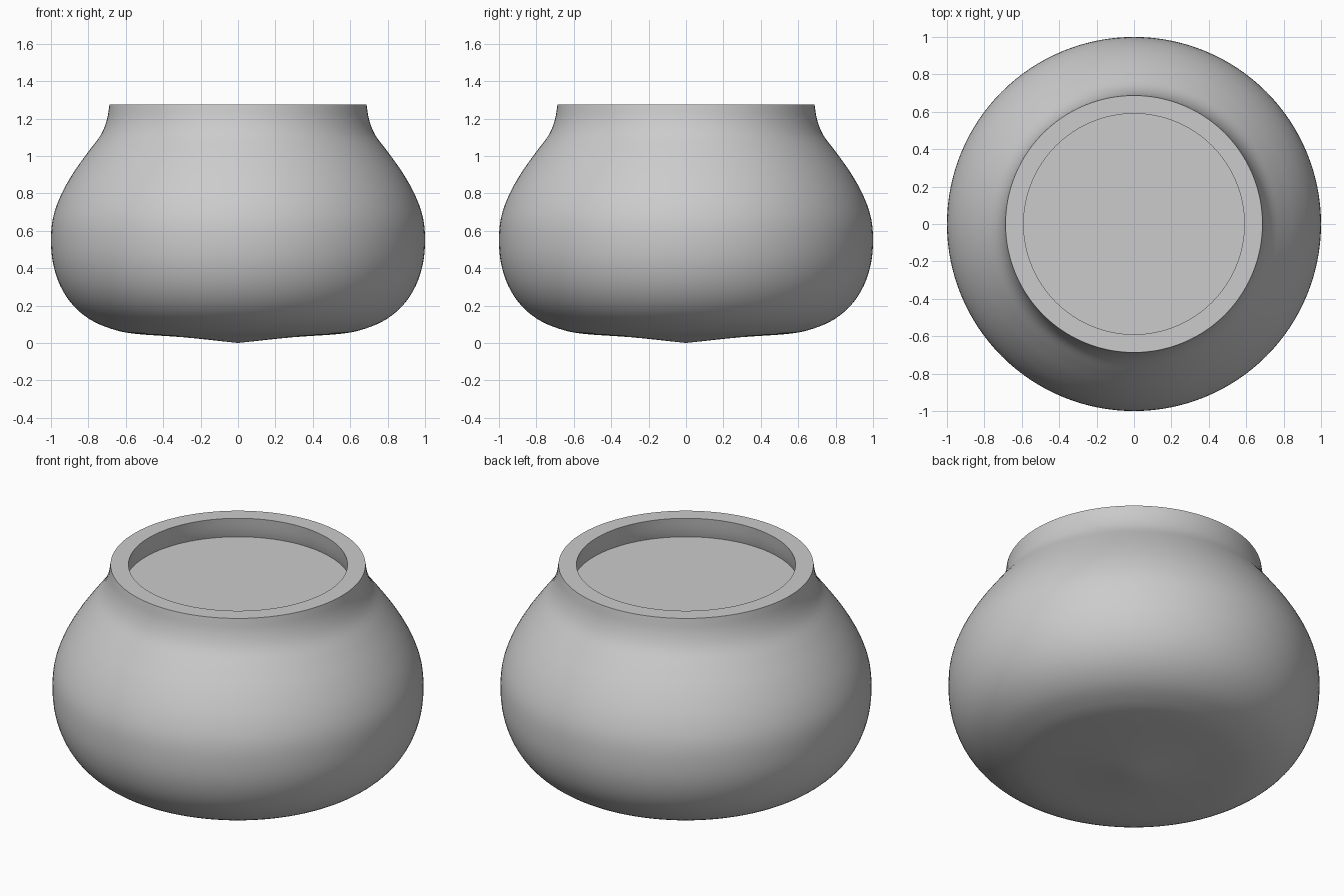
import bpy, bmesh, math
from mathutils import Vector

if "Cube" in bpy.data.objects:
    bpy.data.objects.remove(bpy.data.objects["Cube"])

TOP, WALL, SEGMENTS = 1.275, 0.097, 128

# Outer silhouette (radius, height) from the bottom tip to the rim
OUTLINE = [(0, 0), (0.286, 0.03), (0.56, 0.05), (0.69, 0.08), (0.795, 0.128),
           (0.885, 0.205), (0.95, 0.305), (0.989, 0.425), (1.0, 0.55),
           (0.989, 0.67), (0.947, 0.79), (0.88, 0.91), (0.802, 1.02),
           (0.735, 1.11), (0.702, 1.19), (0.687, TOP)]


def smooth_curve(points, steps=4):
    """Catmull-Rom curve through the points."""
    p = [Vector(q) for q in points]
    p = [2 * p[0] - p[1]] + p + [2 * p[-1] - p[-2]]
    out = []
    for i in range(1, len(p) - 2):
        a, b, c, d = p[i - 1:i + 3]
        for k in range(steps):
            t = k / steps
            out.append(0.5 * (2 * b + (c - a) * t + (2 * a - 5 * b + 4 * c - d) * t * t
                              + (3 * b - a - 3 * c + d) * t ** 3))
    return out + [p[-2]]


def offset_inward(curve, distance):
    """Copy of the profile moved towards the inside of the pot."""
    out = []
    for i, q in enumerate(curve):
        t = (curve[min(i + 1, len(curve) - 1)] - curve[max(i - 1, 0)]).normalized()
        n = Vector((-t.y, t.x))
        out.append(Vector((max(0, q.x + n.x * distance), min(TOP, q.y + n.y * distance))))
    out[0].x = 0
    out[-1] = Vector((curve[-1].x - distance, TOP))
    return out


def lathe(name, profile):
    bm = bmesh.new()
    verts = [bm.verts.new((q.x, 0, q.y)) for q in profile]
    edges = [bm.edges.new(pair) for pair in zip(verts, verts[1:])]
    bmesh.ops.spin(bm, geom=verts + edges, cent=(0, 0, 0), axis=(0, 0, 1),
                   angle=math.tau, steps=SEGMENTS, use_duplicate=False)
    bmesh.ops.remove_doubles(bm, verts=bm.verts, dist=1e-4)
    bmesh.ops.recalc_face_normals(bm, faces=bm.faces)
    mesh = bpy.data.meshes.new(name)
    bm.to_mesh(mesh)
    bm.free()
    obj = bpy.data.objects.new(name, mesh)
    bpy.context.collection.objects.link(obj)
    bpy.ops.object.select_all(action='DESELECT')
    obj.select_set(True)
    bpy.context.view_layer.objects.active = obj
    bpy.ops.object.shade_smooth_by_angle(angle=math.radians(35))
    return obj


# Thick-walled round pot with a flat rim
outer = smooth_curve(OUTLINE)
inner = offset_inward(outer, WALL)
lathe("pot", outer + inner[::-1])

# Flat surface of the contents just below the rim
bpy.ops.mesh.primitive_cylinder_add(vertices=SEGMENTS, radius=0.645, depth=0.02,
                                    location=(0, 0, 1.145))
bpy.context.object.name = "contents"
bpy.ops.object.shade_smooth_by_angle(angle=math.radians(35))
